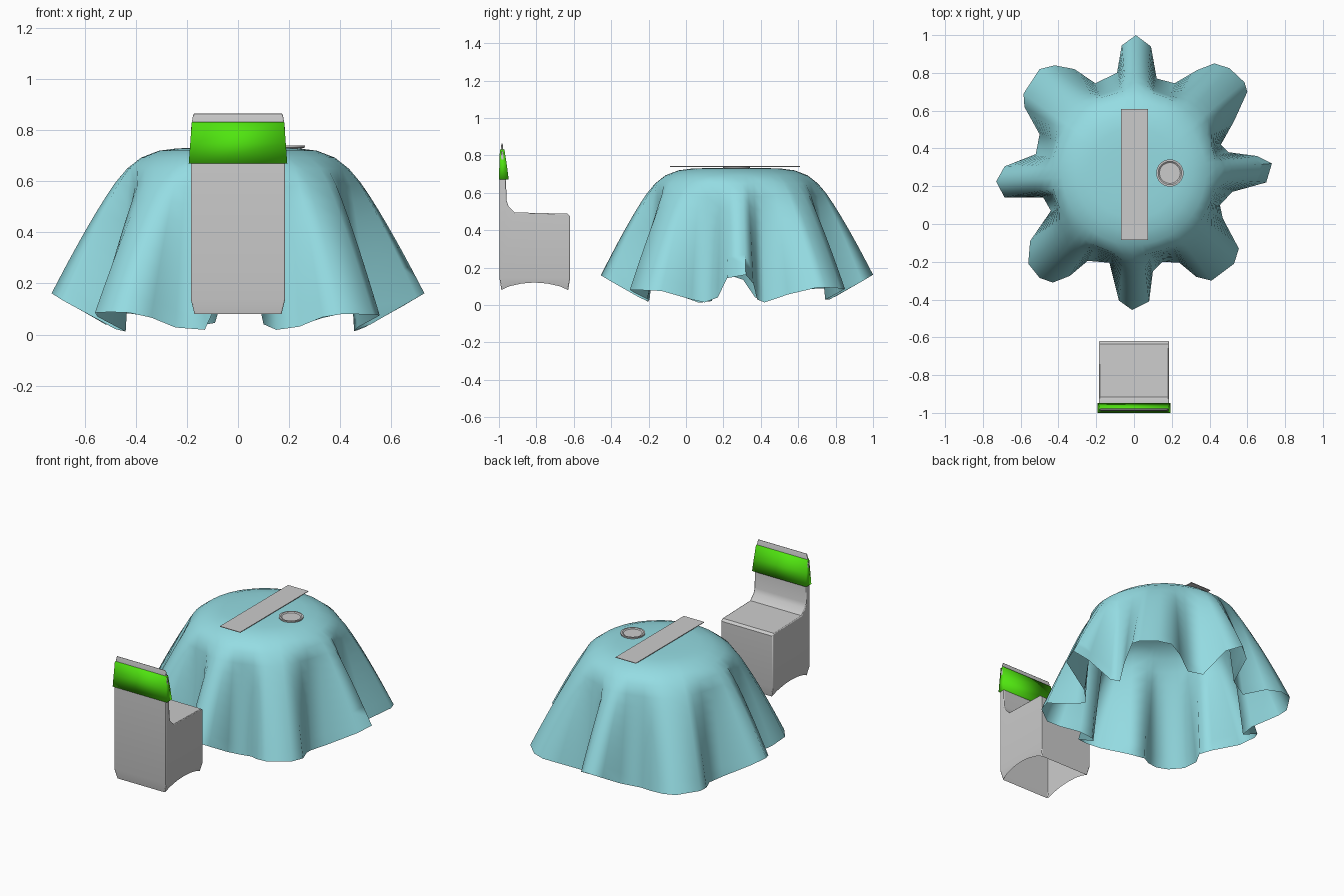
import bpy, bmesh, math
from mathutils import Vector

if "Cube" in bpy.data.objects:
    bpy.data.objects.remove(bpy.data.objects["Cube"])


def finish(name, bm, color=None, angle=None):
    bmesh.ops.recalc_face_normals(bm, faces=bm.faces)
    me = bpy.data.meshes.new(name)
    bm.to_mesh(me)
    bm.free()
    ob = bpy.data.objects.new(name, me)
    bpy.context.collection.objects.link(ob)
    if color:
        mat = bpy.data.materials.new(name + "_color")
        mat.diffuse_color = (*color, 1)
        mat.use_nodes = True
        mat.node_tree.nodes["Principled BSDF"].inputs["Base Color"].default_value = mat.diffuse_color
        me.materials.append(mat)
    if angle:
        bpy.ops.object.select_all(action='DESELECT')
        ob.select_set(True)
        bpy.context.view_layer.objects.active = ob
        bpy.ops.object.shade_smooth_by_angle(angle=math.radians(angle))
    return ob


def rings_mesh(rings, cap_start=False, cap_end=False):
    """Join closed rings of points with quads."""
    bm = bmesh.new()
    rows = [[bm.verts.new(p) for p in ring] for ring in rings]
    n = len(rows[0])
    for a, b in zip(rows, rows[1:]):
        for i in range(n):
            j = (i + 1) % n
            bm.faces.new((a[i], a[j], b[j], b[i]))
    if cap_start:
        bm.faces.new(rows[0])
    if cap_end:
        bm.faces.new(rows[-1])
    return bm


# Tablecloth: round top falling into eight folds, hem outline seen from above
CENTER = Vector((0, 0.27))
hem = [(.73, .32), (.65, .36), (.50, .38), (.46, .42), (.53, .545), (.60, .70),
       (.585, .75), (.505, .825), (.425, .85), (.335, .815), (.215, .745), (.12, .77),
       (.09, .94), (.01, 1.0), (-.065, .945), (-.09, .80), (-.205, .745), (-.315, .82),
       (-.42, .84), (-.50, .82), (-.585, .69), (-.58, .62), (-.50, .475), (-.52, .37),
       (-.685, .305), (-.73, .225), (-.685, .14), (-.48, .14), (-.44, .07), (-.55, -.09),
       (-.56, -.21), (-.50, -.285), (-.43, -.31), (-.34, -.275), (-.245, -.195),
       (-.13, -.205), (-.08, -.405), (-.01, -.455), (.08, -.41), (.10, -.25),
       (.15, -.20), (.24, -.205), (.33, -.28), (.41, -.30), (.53, -.21), (.555, -.13),
       (.47, .03), (.455, .10), (.52, .17), (.70, .22)]
top = [(.08, .733), (.16, .732), (.24, .729), (.31, .72), (.38, .693), (.435, .65)]
dirs, ends = [], []
for p in hem:
    d = Vector(p) - CENTER
    w = max(0, (d.length - .46) / .27)
    fold = .75 + .25 * math.cos(4 * math.atan2(d.y, d.x))
    dirs.append(d.normalized())
    ends.append((d.length, .002 + .16 * w * fold))


def at(d, r, z):
    return (CENTER.x + d.x * r, CENTER.y + d.y * r, z)


rings = [[at(d, r, z) for d in dirs] for r, z in top]
r0, z0 = top[-1]
for k in range(1, 10):
    t = k / 9
    rings.append([at(d, r0 + (R - r0) * t ** .85, z0 + (zh - z0) * t)
                  for d, (R, zh) in zip(dirs, ends)])
finish("tablecloth", rings_mesh(rings, cap_start=True), (.3, .72, .77), 80)

# Table runner: thin flat strip
rings = [[(-.07, -.085, z), (.075, -.085, z), (.075, .61, z), (-.07, .61, z)]
         for z in (.738, .742)]
finish("table_runner", rings_mesh(rings, True, True))

# Plate: shallow turned dish
plate = [(.06, .729), (.071, .732), (.072, .741), (.062, .741), (.055, .736)]
N = 32
rings = [[(.19 + r * math.cos(2 * math.pi * i / N), .27 + r * math.sin(2 * math.pi * i / N), z)
          for i in range(N)] for r, z in plate]
finish("plate", rings_mesh(rings, True, True), angle=30)

# Chair cover: side profile swept across the width, open underneath
side = [(-.997, .08), (-.997, .66), (-.988, .855), (-.984, .868), (-.979, .855),
        (-.962, .67), (-.96, .56), (-.95, .53), (-.915, .495), (-.635, .488),
        (-.62, .475), (-.62, .08)]
arch = [(-.67, .1), (-.74, .115), (-.81, .12), (-.88, .115), (-.95, .1)]
outline = side + arch
bm = bmesh.new()
left = [bm.verts.new((-.185, y, z)) for y, z in outline]
right = [bm.verts.new((.185, y, z)) for y, z in outline]
bm.faces.new(left)
bm.faces.new(right)
for i in range(len(side) - 1):
    bm.faces.new((left[i], left[i + 1], right[i + 1], right[i]))
for h in (.14, .8):
    bmesh.ops.bisect_plane(bm, geom=bm.verts[:] + bm.edges[:] + bm.faces[:],
                           plane_co=(0, 0, h), plane_no=(0, 0, 1))
for v in bm.verts:
    if v.co.z < .14:
        drop = .14 - v.co.z
        v.co.x *= 1 - 1.3 * drop
        v.co.y = -.81 + (v.co.y + .81) * (1 - .9 * drop)
    elif v.co.z > .8:
        v.co.x *= 1 - .8 * (v.co.z - .8)
chair = finish("chair_cover", bm, angle=35)
bev = chair.modifiers.new("soft_edges", 'BEVEL')
bev.width = .006
bev.segments = 2
bev.angle_limit = math.radians(50)

# Sash: tapered band around the chair back
levels = [(.193, -1.0, -.948, .67), (.187, -.998, -.958, .75), (.181, -.995, -.971, .832)]
rings = [[(-w, a, z), (w, a, z), (w, b, z), (-w, b, z)] for w, a, b, z in levels]
finish("chair_sash", rings_mesh(rings, True, True), (.08, .78, .005), 179)
